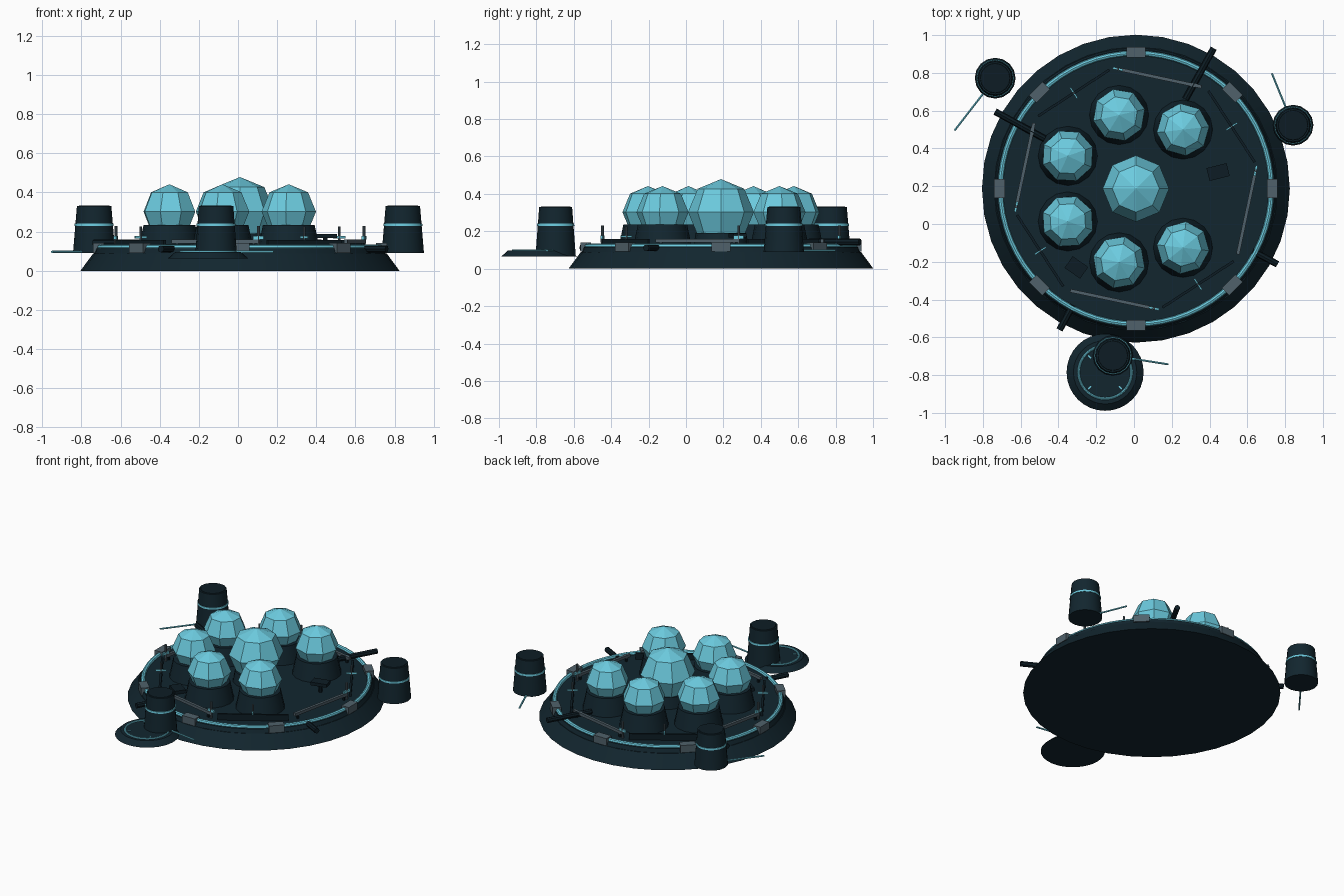
import bpy, math
from math import sin, cos, radians, pi
from mathutils import Vector

cube = bpy.data.objects.get("Cube")
if cube:
    bpy.data.objects.remove(cube, do_unlink=True)


def material(name, rgb):
    m = bpy.data.materials.new(name)
    m.use_nodes = True
    m.diffuse_color = (*rgb, 1)
    m.node_tree.nodes["Principled BSDF"].inputs["Base Color"].default_value = (*rgb, 1)
    return m


HULL = material("dark_hull", (0.006, 0.019, 0.028))
TRIM = material("darker_trim", (0.004, 0.012, 0.018))
GLOW = material("pale_cyan", (0.15, 0.6, 0.74))
STEEL = material("grey_steel", (0.08, 0.12, 0.145))

CX, CY = 0.01, 0.187          # centre of the main platform


def finish(name, mat, smooth=False):
    ob = bpy.context.object
    ob.name = name
    ob.data.materials.append(mat)
    if smooth:
        bpy.ops.object.shade_smooth_by_angle(angle=radians(35))
    return ob


def frustum(name, mat, x, y, z0, z1, r0, r1, sides=32):
    bpy.ops.mesh.primitive_cone_add(vertices=sides, radius1=r0, radius2=r1,
                                    depth=z1 - z0, location=(x, y, (z0 + z1) / 2))
    return finish(name, mat, True)


def box(name, mat, loc, size, turn=0.0):
    bpy.ops.mesh.primitive_cube_add(size=1, location=loc, rotation=(0, 0, turn))
    bpy.context.object.scale = size
    bpy.ops.object.transform_apply(location=False, rotation=False, scale=True)
    return finish(name, mat)


def ring(name, mat, x, y, z, r, thick, sides=64):
    bpy.ops.mesh.primitive_torus_add(major_radius=r, minor_radius=thick, location=(x, y, z),
                                     major_segments=sides, minor_segments=8)
    return finish(name, mat, True)


def rod(name, mat, a, b, r, sides=8):
    a, b = Vector(a), Vector(b)
    d = b - a
    bpy.ops.mesh.primitive_cylinder_add(vertices=sides, radius=r, depth=d.length,
                                        location=(a + b) / 2,
                                        rotation=d.to_track_quat('Z', 'Y').to_euler())
    return finish(name, mat, True)


def polar(r, deg, z):
    a = radians(deg)
    return (CX + r * cos(a), CY + r * sin(a), z)


def dome(name, x, y, z, r, turn=0.0):
    bpy.ops.mesh.primitive_uv_sphere_add(segments=8, ring_count=4, radius=r,
                                         location=(x, y, z), rotation=(0, 0, turn))
    return finish(name, GLOW)


# Main platform: sloped base, raised deck and glowing rim
frustum("platform_base", HULL, CX, CY, 0, 0.088, 0.815, 0.75, 36)
frustum("platform_deck", HULL, CX, CY, 0.088, 0.115, 0.745, 0.735, 48)
ring("rim_light", GLOW, CX, CY, 0.12, 0.717, 0.014)
for i in range(8):
    box(f"rim_clamp_{i}", STEEL, polar(0.722, 45 * i, 0.116),
        (0.056, 0.1, 0.05), i * pi / 4)

# Domes: one in the middle, six of seven places around it
frustum("centre_pedestal", HULL, CX, CY, 0.11, 0.19, 0.15, 0.135, 16)
dome("centre_dome", CX, CY, 0.303, 0.176)
for i in range(1, 7):
    deg = 360 / 7 * i
    x, y, _ = polar(0.4, deg, 0)
    frustum(f"pedestal_{i}", HULL, x, y, 0.11, 0.235, 0.158, 0.132, 16)
    dome(f"dome_{i}", x, y, 0.302, 0.14, radians(deg))

# Fence: grey and dark rails alternating, with posts and small lights
for i in range(4):
    deg = 78 + 90 * i
    a = radians(deg)
    tangent = Vector((-sin(a), cos(a), 0))
    mid = Vector(polar(0.6, deg, 0.15))
    box(f"grey_rail_{i}", STEEL, mid, (0.018, 0.455, 0.02), a)
    end = mid + tangent * 0.225
    rod(f"rail_post_{i}", STEEL, (end.x, end.y, 0.11), (end.x, end.y, 0.23), 0.007)
    box(f"rail_light_{i}", GLOW, (end.x, end.y, 0.168), (0.012, 0.055, 0.018), a)
    for s in (-1, 1):
        foot = mid + tangent * 0.2 * s
        box(f"rail_foot_{i}_{s}", TRIM, (foot.x, foot.y, 0.127), (0.012, 0.012, 0.03), a)

    deg -= 45
    a = radians(deg)
    box(f"dark_rail_{i}", TRIM, polar(0.604, deg, 0.135), (0.014, 0.45, 0.045), a)
    p = polar(0.604, deg, 0)
    rod(f"marker_post_{i}", STEEL, (p[0], p[1], 0.11), (p[0], p[1], 0.225), 0.006)
    box(f"marker_light_{i}", GLOW, polar(0.604, deg, 0.172), (0.07, 0.008, 0.012), a)

# Radial arms: long at the back, low and mostly sunk at the front
for i, (inner, z) in enumerate(((0.54, 0.143), (0.55, 0.143), (0.7, 0.112), (0.7, 0.112))):
    deg = 61 + 90.3 * i
    rod(f"arm_{i}", TRIM, polar(inner, deg, z), polar(0.85, deg, z), 0.018)

# Control panels on the deck
box("raised_panel", TRIM, (0.445, 0.275, 0.178), (0.11, 0.07, 0.022), radians(14))
rod("panel_stand", TRIM, (0.445, 0.275, 0.11), (0.445, 0.275, 0.17), 0.012)
box("deck_panel", TRIM, (-0.305, -0.23, 0.125), (0.1, 0.075, 0.025), radians(-35))

# Front landing disc
DX, DY = -0.153, -0.785
frustum("landing_disc", HULL, DX, DY, 0.064, 0.096, 0.204, 0.168, 32)
ring("disc_light", GLOW, DX, DY, 0.096, 0.14, 0.007, 40)
for i in range(4):
    a = pi / 4 + i * pi / 2
    box(f"disc_marker_{i}", GLOW, (DX + 0.115 * cos(a), DY + 0.115 * sin(a), 0.098),
        (0.02, 0.008, 0.006), a)

# Three towers, each with a light band and a thin boom
towers = (("back_right", -0.735, 0.772, -0.95, 0.495),
          ("left", 0.842, 0.523, 0.73, 0.797),
          ("front", -0.112, -0.697, 0.182, -0.743))
for name, x, y, bx, by in towers:
    base = 0.064 if name == "front" else 0.09
    frustum(f"{name}_tower", HULL, x, y, base, 0.33, 0.108, 0.088, 16)
    frustum(f"{name}_tower_cap", TRIM, x, y, 0.33, 0.333, 0.08, 0.078, 16)
    frustum(f"{name}_tower_band", GLOW, x, y, 0.229, 0.241, 0.1, 0.099, 16)
    rod(f"{name}_boom", GLOW, (x, y, 0.097), (bx, by, 0.097), 0.006, 6)
